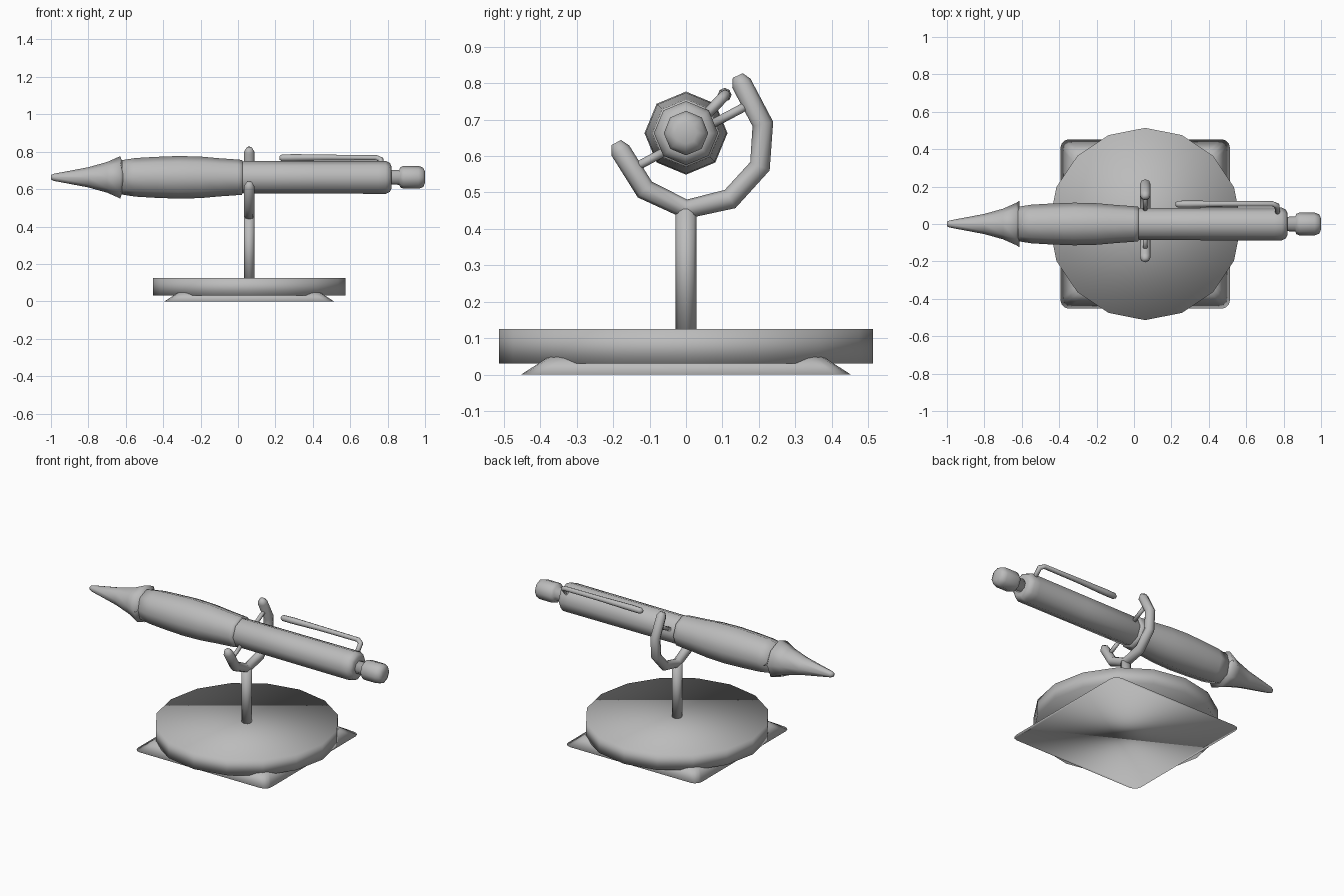
import bpy, bmesh, math
from mathutils import Vector, Matrix

if "Cube" in bpy.data.objects:
    bpy.data.objects.remove(bpy.data.objects["Cube"])

CX = 0.06      # stand centre in x
AX = 0.663     # height of the pen axis

grey = bpy.data.materials.new("grey")
grey.diffuse_color = (0.5, 0.5, 0.5, 1)
grey.use_nodes = True
grey.node_tree.nodes["Principled BSDF"].inputs["Base Color"].default_value = grey.diffuse_color


def finish(name, bm):
    bmesh.ops.recalc_face_normals(bm, faces=bm.faces)
    for f in bm.faces:
        f.smooth = True
    me = bpy.data.meshes.new(name)
    bm.to_mesh(me)
    bm.free()
    me.materials.append(grey)
    ob = bpy.data.objects.new(name, me)
    bpy.context.collection.objects.link(ob)
    return ob


def tube(name, pts, radii, n=8, side=(0, 1, 0)):
    """Sweep an n-sided ring along a path; side fixes where vertex 0 sits."""
    pts = [Vector(p) for p in pts]
    bm = bmesh.new()
    rings = []
    for i, (p, r) in enumerate(zip(pts, radii)):
        a = (p - pts[i - 1]).normalized() if i else Vector()
        b = (pts[i + 1] - p).normalized() if i < len(pts) - 1 else Vector()
        t = (a + b).normalized()
        u = Vector(side)
        u = (u - t * u.dot(t)).normalized()
        v = t.cross(u)
        rings.append([bm.verts.new(p + r * (u * math.cos(k * math.tau / n) + v * math.sin(k * math.tau / n)))
                      for k in range(n)])
    for r0, r1 in zip(rings, rings[1:]):
        for k in range(n):
            bm.faces.new((r0[k], r0[(k + 1) % n], r1[(k + 1) % n], r1[k]))
    bm.faces.new(rings[0])
    bm.faces.new(rings[-1])
    return finish(name, bm)


def lathe_x(name, profile):
    """Turned part along the pen axis from (x, radius) pairs."""
    return tube(name, [(x, 0, AX) for x, r in profile], [r for x, r in profile])


# Foot plate: rounded square with sloping rim
bm = bmesh.new()
rings = []
for half, rad, z in ((0.453, 0.045, 0), (0.375, 0.05, 0.05), (0.345, 0.05, 0.058)):
    ring = []
    for q, (sx, sy) in enumerate(((1, 1), (-1, 1), (-1, -1), (1, -1))):
        for j in range(4):
            a = math.radians(q * 90 + j * 30)
            ring.append(bm.verts.new((CX + sx * (half - rad) + rad * math.cos(a),
                                      sy * (half - rad) + rad * math.sin(a), z)))
    rings.append(ring)
for r0, r1 in zip(rings, rings[1:]):
    for k in range(16):
        bm.faces.new((r0[k], r0[(k + 1) % 16], r1[(k + 1) % 16], r1[k]))
bm.faces.new(rings[0])
bm.faces.new(rings[-1])
finish("foot_plate", bm)

# Round base and post
tube("base_disc", [(CX, 0, 0.03), (CX, 0, 0.125)], [0.514, 0.514], 16)
tube("post", [(CX, 0, 0.12), (CX, 0, 0.455)], [0.029, 0.029])

# Curved cradle with rounded ends
path = [(-0.192, 0.637), (-0.18, 0.615), (-0.113, 0.508), (0, 0.454), (0.121, 0.482),
        (0.203, 0.572), (0.211, 0.688), (0.152, 0.800), (0.142, 0.821)]
tube("cradle", [(CX, y, z) for y, z in path],
     [0.015, 0.028, 0.029, 0.027, 0.029, 0.029, 0.029, 0.028, 0.015], side=(1, 0, 0))

# Pins that hold the pen
for name, a, b in (("front_pin", (-0.15, 0.563), (-0.06, 0.612)),
                   ("back_pin", (0.185, 0.748), (0.07, 0.687))):
    tube(name, [(CX, *a), (CX, *b)], [0.012, 0.012], side=(1, 0, 0))

# Pen tip with flared, slightly wavy collar
tip = lathe_x("pen_tip", [(-1, 0.012), (-0.985, 0.019), (-0.8, 0.054), (-0.7, 0.082),
                          (-0.63, 0.113), (-0.598, 0.126), (-0.6, 0.09)])
for v in tip.data.vertices:
    if v.co.x > -0.61:
        a = math.atan2(v.co.z - AX, v.co.y)
        v.co.x -= 0.013 * math.cos(2 * a)

# Grip, barrel and push button
lathe_x("grip", [(-0.62, 0.092), (-0.55, 0.103), (-0.45, 0.109), (-0.32, 0.114), (-0.2, 0.111),
                 (-0.1, 0.102), (0.0, 0.095), (0.022, 0.093), (0.025, 0.08)])
lathe_x("barrel", [(0.015, 0.078), (0.03, 0.086), (0.4, 0.087), (0.75, 0.088), (0.79, 0.088),
                   (0.812, 0.077), (0.82, 0.06)])
lathe_x("push_button", [(0.81, 0.038), (0.862, 0.04), (0.868, 0.054), (0.885, 0.061),
                        (0.965, 0.061), (0.99, 0.052), (1.0, 0.03)])

# Pocket clip, bent down into the barrel
tube("clip", [(0.222, 0.106, 0.766), (0.235, 0.106, 0.767), (0.3, 0.106, 0.768), (0.5, 0.108, 0.769),
              (0.74, 0.108, 0.768), (0.765, 0.097, 0.757), (0.768, 0.045, 0.702)],
     [0.01, 0.018, 0.019, 0.015, 0.014, 0.015, 0.014], side=(0, 0.707, -0.707))
